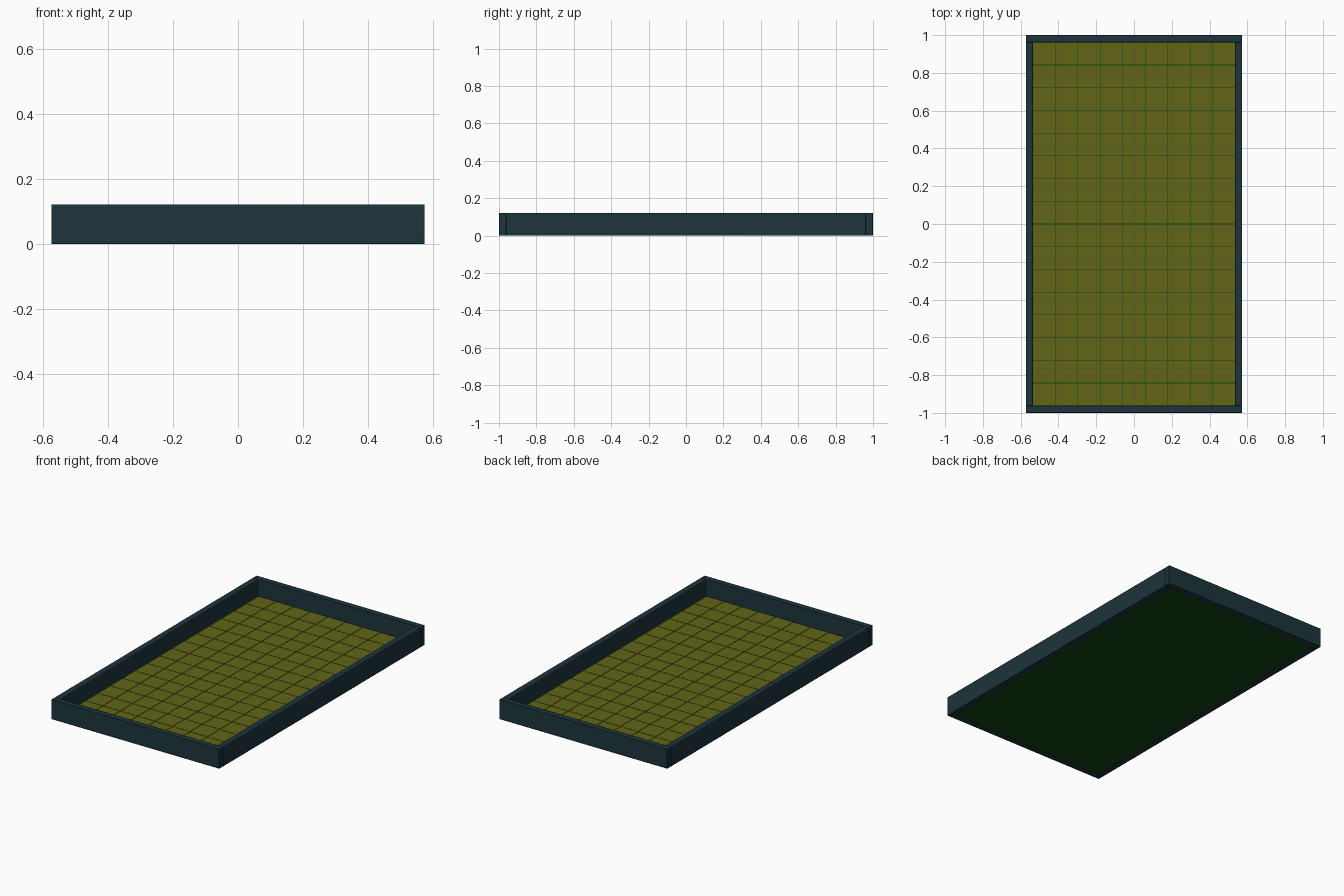
import bpy, bmesh

if "Cube" in bpy.data.objects:
    bpy.data.objects.remove(bpy.data.objects["Cube"])

HX, HY, H, T = 0.573, 1.0, 0.122, 0.038   # outer half sizes, height, wall thickness


def material(name, rgb):
    m = bpy.data.materials.new(name)
    m.diffuse_color = (*rgb, 1)
    m.use_nodes = True
    m.node_tree.nodes["Principled BSDF"].inputs["Base Color"].default_value = m.diffuse_color
    return m


wall_mat = material("dark_teal", (0.012, 0.035, 0.045))
base_mat = material("green", (0.005, 0.06, 0.006))
tile_mat = material("olive", (0.12, 0.13, 0.008))


def finish(name, bm, mat, bevel=0):
    me = bpy.data.meshes.new(name)
    bm.to_mesh(me)
    bm.free()
    ob = bpy.data.objects.new(name, me)
    bpy.context.collection.objects.link(ob)
    me.materials.append(mat)
    if bevel:
        b = ob.modifiers.new("bevel", "BEVEL")
        b.width, b.segments = bevel, 2
        bpy.context.view_layer.objects.active = ob
        ob.select_set(True)
        bpy.ops.object.shade_smooth_by_angle(angle=0.6)
        ob.select_set(False)
    return ob


def add_box(bm, x0, x1, y0, y1, z0, z1):
    vs = bmesh.ops.create_cube(bm, size=1)["verts"]
    for v in vs:
        v.co = (x1 if v.co.x > 0 else x0,
                y1 if v.co.y > 0 else y0,
                z1 if v.co.z > 0 else z0)


def box(name, mat, bevel, *dims):
    bm = bmesh.new()
    add_box(bm, *dims)
    return finish(name, bm, mat, bevel)


# Four frame boards: ends run the full width, sides sit between them
box("front_wall", wall_mat, 0.003, -HX, HX, -HY, -HY + T, 0, H)
box("back_wall", wall_mat, 0.003, -HX, HX, HY - T, HY, 0, H)
box("left_wall", wall_mat, 0.003, -HX, -HX + T, -HY + T, HY - T, 0, H)
box("right_wall", wall_mat, 0.003, HX - T, HX, -HY + T, HY - T, 0, H)

# Base panel inside the frame
ix, iy = HX - T, HY - T
box("base_panel", base_mat, 0, -ix, ix, -iy, iy, 0.002, 0.014)

# Floor tiles with hairline gaps showing the base
NX, NY, GAP = 9, 16, 0.0015
sx, sy = 2 * ix / NX, 2 * iy / NY
bm = bmesh.new()
for i in range(NX):
    for j in range(NY):
        x, y = -ix + i * sx, -iy + j * sy
        add_box(bm, x + GAP, x + sx - GAP, y + GAP, y + sy - GAP, 0.013, 0.018)
finish("floor_tiles", bm, tile_mat)
